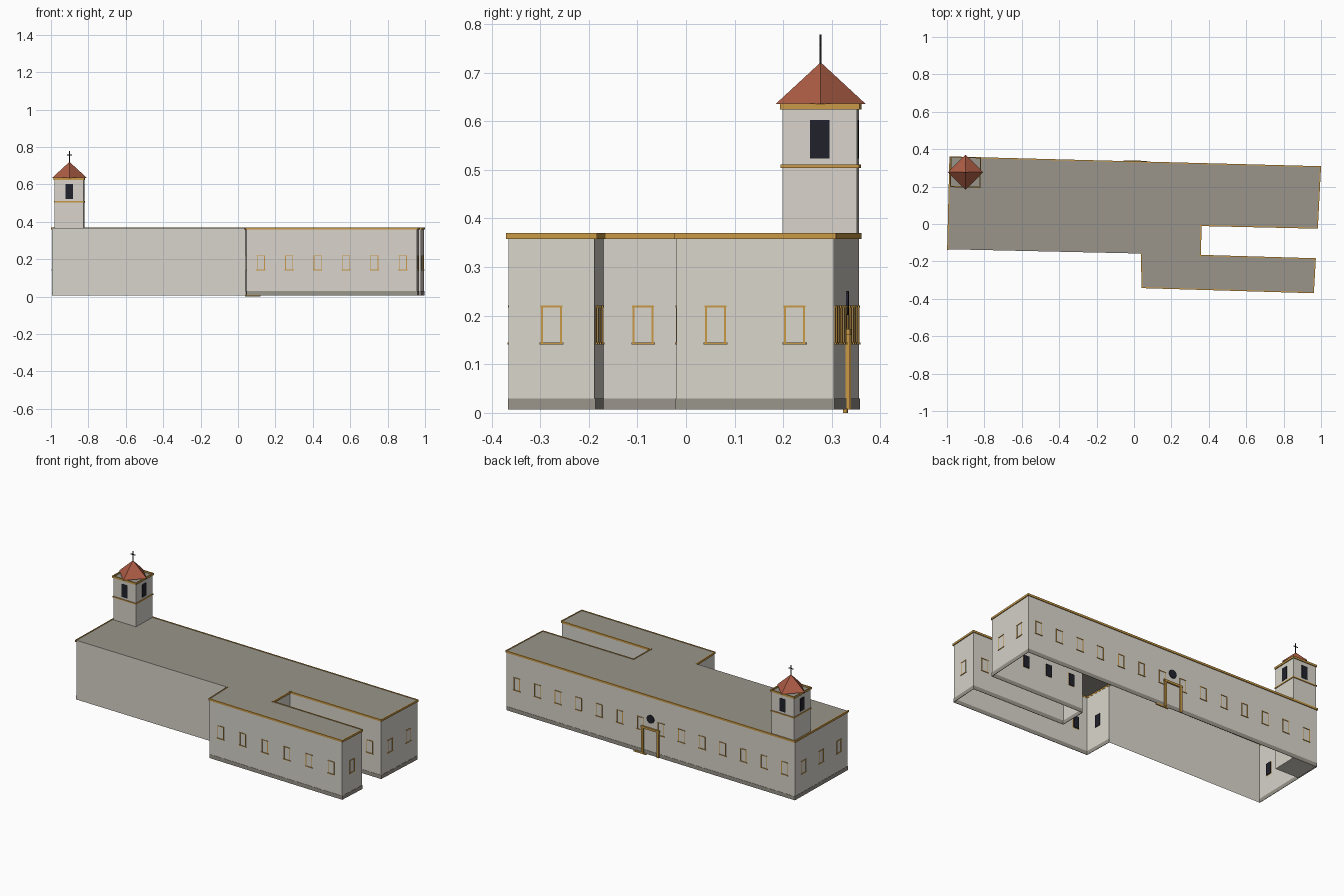
import bpy, bmesh, math
from mathutils import Vector, Matrix

if "Cube" in bpy.data.objects:
    bpy.data.objects.remove(bpy.data.objects["Cube"])


def material(name, rgb):
    m = bpy.data.materials.new(name)
    m.diffuse_color = (*rgb, 1)
    m.use_nodes = True
    m.node_tree.nodes["Principled BSDF"].inputs["Base Color"].default_value = m.diffuse_color
    return m


WALL = material("plaster", (0.69, 0.66, 0.60))
STONE = material("grey_stone", (0.32, 0.30, 0.26))
GOLD = material("ochre_trim", (0.58, 0.32, 0.06))
DARK = material("dark_glass", (0.015, 0.015, 0.025))
TILE = material("red_tile", (0.42, 0.11, 0.06))
IRON = material("black_iron", (0.01, 0.01, 0.01))


def finish(name, bm, mats):
    me = bpy.data.meshes.new(name)
    bm.to_mesh(me)
    bm.free()
    for m in mats:
        me.materials.append(m)
    ob = bpy.data.objects.new(name, me)
    bpy.context.collection.objects.link(ob)
    return ob


def add_box(bm, mat, lo, hi):
    """Box between two corners, carried into place by a matrix."""
    lo, hi = Vector(lo), Vector(hi)
    size = hi - lo
    m = mat @ Matrix.Translation((lo + hi) / 2) @ Matrix.Diagonal((*size, 1))
    bmesh.ops.create_cube(bm, size=1, matrix=m)


# Footprint, clockwise from the back left corner
PLAN = [Vector(p) for p in [
    (-0.982, 0.356), (0.995, 0.304), (0.978, -0.020), (0.356, -0.006), (0.353, -0.170),
    (0.967, -0.188), (0.957, -0.365), (0.046, -0.338), (0.041, -0.158), (-0.994, -0.135)]]
Z0, Z1 = 0.007, 0.367
BLANK = 8                                  # plain party wall
WINDOWS = [14, 2, 4, 1, 4, 1, 6, 1, 0, 3]  # windows per wall


def wall_frame(i):
    """Local frame of a wall: x along it, y outward, z up."""
    a, b = PLAN[i], PLAN[(i + 1) % len(PLAN)]
    d = b - a
    m = Matrix.Translation((a.x, a.y, 0)) @ Matrix.Rotation(math.atan2(d.y, d.x), 4, 'Z')
    return m, d.length


# Walls and flat roof, open underneath
bm = bmesh.new()
low = [bm.verts.new((p.x, p.y, Z0)) for p in PLAN]
top = [bm.verts.new((p.x, p.y, Z1)) for p in PLAN]
for i in range(len(PLAN)):
    j = (i + 1) % len(PLAN)
    bm.faces.new((low[j], low[i], top[i], top[j]))
roof = bm.faces.new(top[::-1])
roof.material_index = 1
finish("walls_and_roof", bm, [WALL, STONE])

# Cornice, plinth, window frames and panes on every dressed wall
cornice, plinth, frames, panes = (bmesh.new() for _ in range(4))
for i, count in enumerate(WINDOWS):
    if i == BLANK:
        continue
    m, length = wall_frame(i)
    add_box(cornice, m, (-0.004, -0.001, 0.358), (length + 0.004, 0.005, 0.370))
    add_box(plinth, m, (-0.001, -0.001, Z0), (length + 0.001, 0.0015, 0.030))
    for k in range(count):
        c = length * (k + 0.5) / count
        for s in (-1, 1):                  # jambs
            add_box(frames, m, (c + s * 0.0195 - 0.002, 0, 0.143),
                    (c + s * 0.0195 + 0.002, 0.002, 0.220))
        add_box(frames, m, (c - 0.0225, 0, 0.217), (c + 0.0225, 0.003, 0.221))
        add_box(frames, m, (c - 0.0245, 0, 0.141), (c + 0.0245, 0.004, 0.145))
        add_box(panes, m, (c - 0.018, -0.006, 0.145), (c + 0.018, -0.002, 0.217))
finish("cornice", cornice, [GOLD])
finish("plinth", plinth, [STONE])
finish("window_frames", frames, [GOLD])
finish("window_panes", panes, [DARK])

# Doorway and round window in the middle of the back wall
m, length = wall_frame(0)
c = length / 2
bm = bmesh.new()
for s in (-1, 1):
    add_box(bm, m, (c + s * 0.053 - 0.007, 0, Z0), (c + s * 0.053 + 0.007, 0.008, 0.165))
add_box(bm, m, (c - 0.064, 0, 0.160), (c + 0.064, 0.009, 0.173))
finish("door_frame", bm, [GOLD])
bm = bmesh.new()
add_box(bm, m, (c + 0.03, -0.004, 0), (c + 0.115, 0.004, 0.009))
finish("door_step", bm, [GOLD])
bm = bmesh.new()
bmesh.ops.create_cone(bm, cap_ends=True, segments=16, radius1=0.025, radius2=0.025, depth=0.008,
                      matrix=m @ Matrix.Translation((c, 0.001, 0.226)) @ Matrix.Rotation(math.pi / 2, 4, 'X'))
finish("round_window", bm, [DARK])

# Tower, standing on the ground inside the corner
TX, TY = -0.901, 0.277
tower = Matrix.Translation((TX, TY, 0)) @ Matrix.Rotation(math.radians(-1.5), 4, 'Z')
bm = bmesh.new()
add_box(bm, tower, (-0.077, -0.077, Z0), (0.077, 0.077, 0.627))
bm.normal_update()
for f in bm.faces:
    f.material_index = 1 if f.normal.z > 0.5 else 0
finish("tower_body", bm, [WALL, STONE])

bands, openings = bmesh.new(), bmesh.new()
for k in range(4):
    side = tower @ Matrix.Rotation(k * math.pi / 2, 4, 'Z')
    for z0, z1, r in ((0.504, 0.511, 0.081), (0.624, 0.636, 0.082)):
        add_box(bands, side, (-r, 0.076, z0), (r, r, z1))
    add_box(openings, side, (-0.020, 0.074, 0.523), (0.020, 0.0785, 0.602))
finish("tower_bands", bands, [GOLD])
finish("belfry_openings", openings, [DARK])

# Pyramid roof set diagonally on the tower
bm = bmesh.new()
bmesh.ops.create_cone(bm, cap_ends=True, segments=4, radius1=0.093, radius2=0, depth=0.086,
                      matrix=Matrix.Translation((TX, TY, 0.678)))
finish("tower_roof", bm, [TILE])

# Cross
bm = bmesh.new()
at = Matrix.Translation((TX, TY, 0))
add_box(bm, at, (-0.002, -0.002, 0.712), (0.002, 0.002, 0.778))
add_box(bm, at, (-0.014, -0.002, 0.755), (0.014, 0.002, 0.759))
finish("cross", bm, [IRON])
